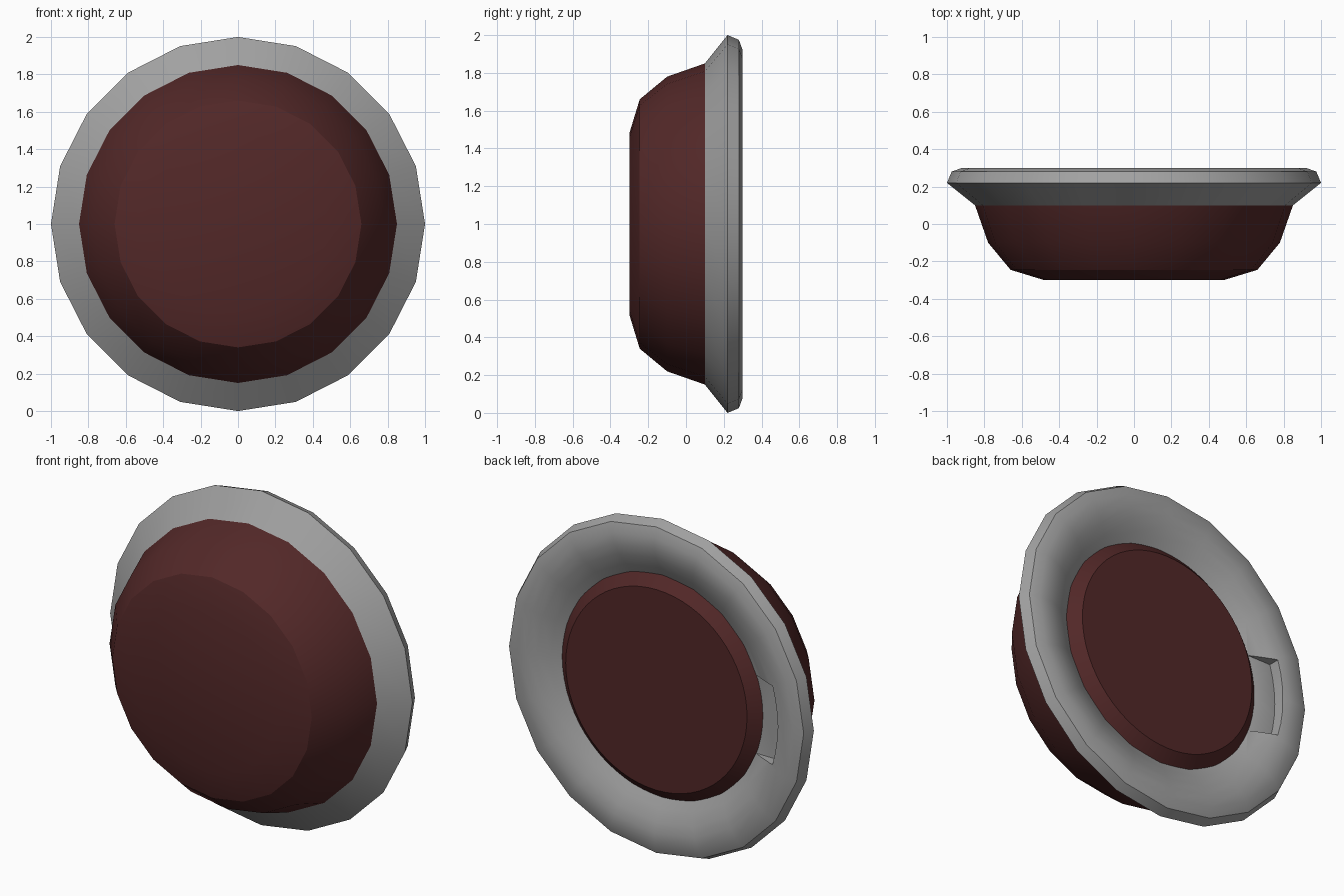
import bpy, bmesh
from math import sin, cos, tau, radians, asin

cube = bpy.data.objects.get("Cube")
if cube:
    bpy.data.objects.remove(cube, do_unlink=True)


def material(name, rgb):
    mat = bpy.data.materials.new(name)
    mat.use_nodes = True
    color = (*rgb, 1)
    mat.diffuse_color = color
    bsdf = mat.node_tree.nodes["Principled BSDF"]
    bsdf.inputs["Base Color"].default_value = color
    bsdf.inputs["Roughness"].default_value = 0.6
    return mat


grey = material("grey_metal", (0.36, 0.36, 0.36))
maroon = material("dark_maroon", (0.085, 0.021, 0.021))


def finish(name, bm, mat):
    bmesh.ops.recalc_face_normals(bm, faces=bm.faces[:])
    mesh = bpy.data.meshes.new(name)
    bm.to_mesh(mesh)
    bm.free()
    mesh.materials.append(mat)
    obj = bpy.data.objects.new(name, mesh)
    bpy.context.collection.objects.link(obj)
    return obj


def revolve(name, profile, sides, mat, ring=False):
    """Turn (radius, y) points around the y axis; cap the ends or join them as a ring."""
    bm = bmesh.new()
    loops = [[bm.verts.new((r * sin(tau * i / sides), y, 1 + r * cos(tau * i / sides)))
              for i in range(sides)] for r, y in profile]
    pairs = list(zip(loops, loops[1:]))
    if ring:
        pairs.append((loops[-1], loops[0]))
    else:
        bm.faces.new(loops[0])
        bm.faces.new(loops[-1])
    for a, b in pairs:
        for i in range(sides):
            j = (i + 1) % sides
            bm.faces.new((a[i], a[j], b[j], b[i]))
    return finish(name, bm, mat)


def smooth(obj):
    bpy.ops.object.select_all(action="DESELECT")
    obj.select_set(True)
    bpy.context.view_layer.objects.active = obj
    bpy.ops.object.shade_smooth_by_angle(angle=radians(30))


# Shallow bowl on the front
bowl = revolve("front_bowl", [(0.48, -0.30), (0.66, -0.245), (0.78, -0.10),
                              (0.85, 0.10), (0.80, 0.12)], 20, maroon)

# Flared rim with a rounded back lip sloping in to the centre
rim = revolve("flared_rim", [(0.85, 0.10), (1.0, 0.22), (0.975, 0.28), (0.92, 0.30),
                             (0.85, 0.298), (0.79, 0.284), (0.72, 0.252),
                             (0.655, 0.216), (0.55, 0.16), (0.55, 0.10)],
              20, grey, ring=True)

# Raised round plate with a bevelled edge on the back
plate = revolve("back_plate", [(0.70, 0.19), (0.60, 0.28)], 64, maroon)

# Notch cutter: straight ends, curved outer wall
radius, half = 0.81, 0.235
spread = asin(half / radius)
outline = [(-0.5, -half)]
for k in range(7):
    a = spread * (k / 3 - 1)
    outline.append((-radius * cos(a), radius * sin(a)))
outline.append((-0.5, half))
bm = bmesh.new()
face = bm.faces.new([bm.verts.new((x, 0.222, 1 + z)) for x, z in outline])
top = bmesh.ops.extrude_face_region(bm, geom=[face])["geom"]
bmesh.ops.translate(bm, vec=(0, 0.2, 0),
                    verts=[v for v in top if isinstance(v, bmesh.types.BMVert)])
cutter = finish("notch_cutter", bm, grey)
cutter.hide_render = True

# Cut the notch into the rim, then drop the cutter
cut = rim.modifiers.new("notch", "BOOLEAN")
cut.operation = "DIFFERENCE"
cut.solver = "EXACT"
cut.object = cutter
bpy.context.view_layer.objects.active = rim
rim.select_set(True)
bpy.ops.object.modifier_apply(modifier=cut.name)
bpy.data.objects.remove(cutter, do_unlink=True)

for part in (bowl, rim, plate):
    smooth(part)
